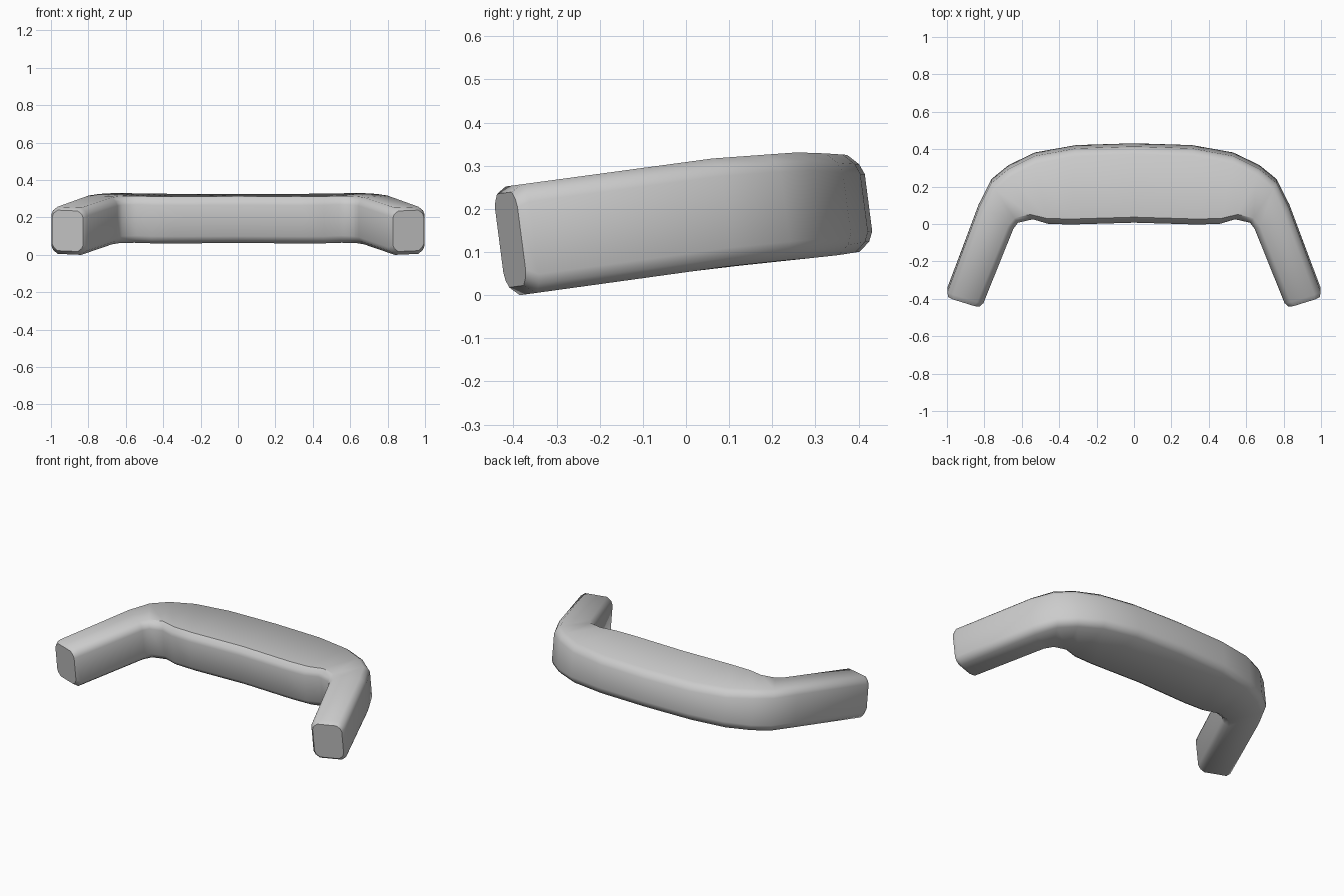
import bpy, bmesh, math
from mathutils import Vector

if "Cube" in bpy.data.objects:
    bpy.data.objects.remove(bpy.data.objects["Cube"])

# Plan stations of the right half: outer point, inner point
STATIONS = [
    ((0.998, -0.352), (0.805, -0.412)),
    ((0.83, 0.095), (0.645, -0.015)),
    ((0.762, 0.23), (0.62, 0.018)),
    ((0.67, 0.305), (0.54, 0.036)),
    ((0.53, 0.373), (0.46, 0.012)),
    ((0.31, 0.413), (0.34, 0.008)),
    ((0.0, 0.423), (0.0, 0.018)),
]
TOP = [(-0.40, 0.25), (0.08, 0.315), (0.29, 0.33), (0.43, 0.32)]
BOTTOM = [(-0.35, 0.005), (0.12, 0.07), (0.32, 0.088), (0.43, 0.105)]


def interp(table, v):
    for (a, p), (b, q) in zip(table, table[1:]):
        if v <= b:
            break
    return p + (q - p) * (v - a) / (b - a)


def section(outer, inner):
    # Softly chamfered box section, leaning forward with height
    o, i = Vector(outer), Vector(inner)
    d = (i - o).normalized()
    c, h = 0.035, 0.042
    spots = [(o, 0, h), (o + d * 0.01, 0, 0.02), (o + d * c, 0, 0),
             (i - d * c, 0, 0), (i - d * 0.01, 0, 0.02), (i, 0, h),
             (i, 1, h), (i - d * 0.01, 1, 0.02), (i - d * c, 1, 0),
             (o + d * c, 1, 0), (o + d * 0.01, 1, 0.02), (o, 1, h)]
    loop = []
    for p, is_top, dz in spots:
        zt, zb = interp(TOP, p.y), interp(BOTTOM, p.y)
        z = zt - dz if is_top else zb + dz
        loop.append(Vector((p.x, p.y - 0.13 * (z - (zt + zb) / 2), z)))
    return loop


loops = [section(*s) for s in STATIONS]
# Bevelled end loop
mid = sum(loops[0], Vector()) / len(loops[0])
loops.insert(0, [mid + (v - mid) * 0.86 + Vector((0.009, -0.025, 0)) for v in loops[0]])
# Mirrored other half
loops += [[Vector((-v.x, v.y, v.z)) for v in l] for l in reversed(loops[:-1])]

# Skin the loops and cap the ends
bm = bmesh.new()
rings = [[bm.verts.new(v) for v in l] for l in loops]
n = len(rings[0])
for a, b in zip(rings, rings[1:]):
    for k in range(n):
        m = (k + 1) % n
        bm.faces.new((a[k], a[m], b[m], b[k]))
bm.faces.new(rings[0])
bm.faces.new(rings[-1])
bmesh.ops.recalc_face_normals(bm, faces=bm.faces)
low = min(v.co.z for v in bm.verts)
for v in bm.verts:
    v.co.z -= low
mesh = bpy.data.meshes.new("bumper")
bm.to_mesh(mesh)
bm.free()
bumper = bpy.data.objects.new("bumper", mesh)
bpy.context.collection.objects.link(bumper)
bpy.context.view_layer.objects.active = bumper
bumper.select_set(True)
bpy.ops.object.shade_smooth_by_angle(angle=math.radians(42))
